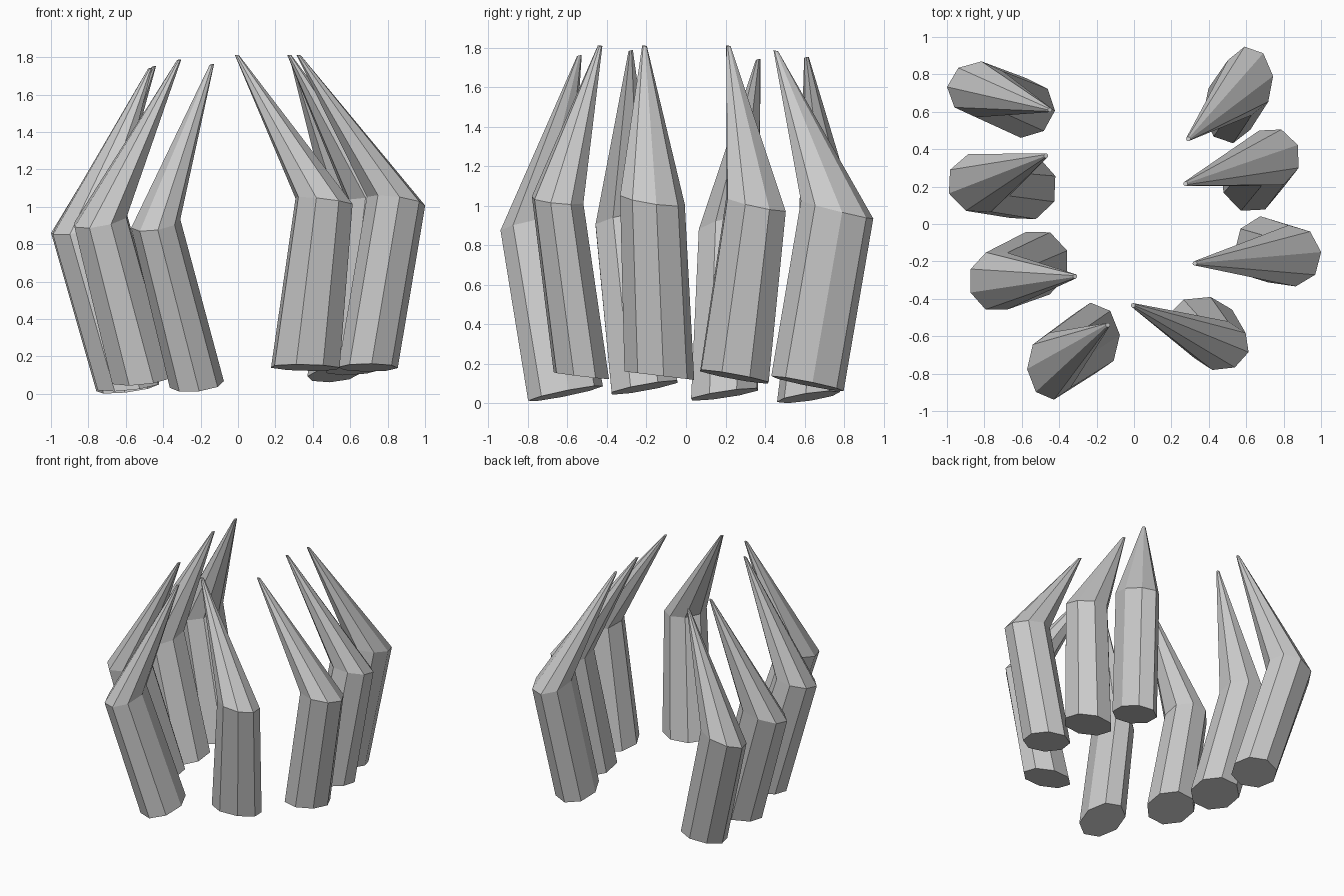
import bpy, bmesh
from math import cos, sin, radians
from mathutils import Vector

if "Cube" in bpy.data.objects:
    bpy.data.objects.remove(bpy.data.objects["Cube"])

SIDES = 8


def ring(bm, centre, radii, slope, phase):
    """Octagonal ring lying in a plane with the given x and y slope."""
    verts = []
    for i in range(SIDES):
        a = radians(phase + i * 360 / SIDES)
        x, y = radii[0] * cos(a), radii[1] * sin(a)
        z = x * slope[0] + y * slope[1]
        verts.append(bm.verts.new(Vector(centre) + Vector((x, y, z))))
    return verts


def claw(name, phase, base, base_r, base_slope, knee, knee_r, knee_slope, tip):
    bm = bmesh.new()
    rings = [ring(bm, base, base_r, base_slope, phase),
             ring(bm, knee, knee_r, knee_slope, phase),
             ring(bm, tip, (0.012, 0.012), knee_slope, phase)]
    for lo, hi in zip(rings, rings[1:]):
        for i in range(SIDES):
            j = (i + 1) % SIDES
            bm.faces.new((lo[i], lo[j], hi[j], hi[i]))
    bm.faces.new(rings[0][::-1])
    bm.faces.new(rings[-1])
    mesh = bpy.data.meshes.new(name)
    bm.to_mesh(mesh)
    bm.free()
    bpy.context.collection.objects.link(bpy.data.objects.new(name, mesh))


# Left claws, back to front: strong outward lean
claw("claw_left_back", -5, (-.59, .62, .032), (.168, .16), (.12, .15),
     (-.83, .72, .90), (.17, .15), (.25, .2), (-.45, .61, 1.75))
claw("claw_left_mid_back", 20, (-.585, .195, .045), (.175, .18), (.1, .15),
     (-.825, .22, .90), (.175, .165), (.23, .2), (-.47, .365, 1.74))
claw("claw_left_mid_front", 22, (-.515, -.21, .08), (.17, .18), (.1, .18),
     (-.735, -.305, .93), (.15, .165), (.18, .22), (-.315, -.28, 1.785))
claw("claw_left_front", 5, (-.22, -.61, .05), (.145, .19), (.1, .2),
     (-.44, -.76, .91), (.132, .18), (.15, .2), (-.14, -.54, 1.76))

# Right claws, front to back: slighter lean, standing a little higher
claw("claw_right_front", 30, (.36, -.53, .14), (.19, .145), (-.02, -.12),
     (.46, -.65, 1.03), (.158, .135), (-.12, -.1), (-.005, -.435, 1.81))
claw("claw_right_mid_front", 7, (.695, -.135, .14), (.16, .178), (0, -.12),
     (.845, -.17, 1.03), (.157, .165), (-.13, -.15), (.325, -.21, 1.81))
claw("claw_right_mid_back", 25, (.63, .245, .135), (.168, .185), (.08, -.18),
     (.735, .355, 1.01), (.155, .16), (-.1, -.22), (.275, .215, 1.81))
claw("claw_right_back", 8, (.51, .615, .10), (.14, .185), (.08, -.2),
     (.61, .765, .98), (.135, .185), (-.05, -.25), (.29, .455, 1.785))
